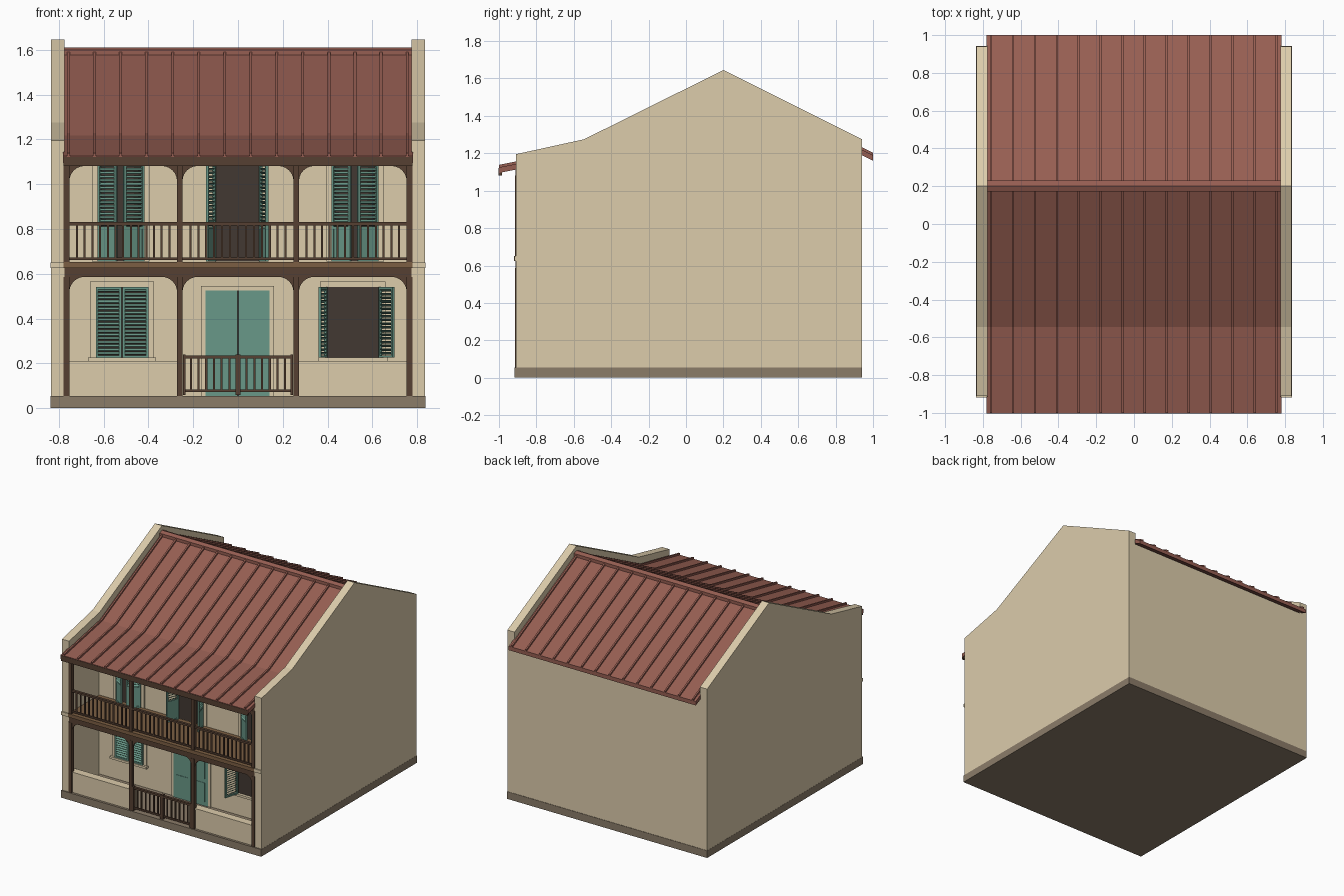
import bpy, bmesh, math
from mathutils import Matrix, Vector

if "Cube" in bpy.data.objects:
    bpy.data.objects.remove(bpy.data.objects["Cube"])


def mat(name, r, g, b):
    m = bpy.data.materials.new(name)
    lin = [(c / 255 / 12.92 if c < 10 else ((c / 255 + 0.055) / 1.055) ** 2.4) for c in (r, g, b)]
    m.diffuse_color = (*lin, 1)
    m.use_nodes = True
    m.node_tree.nodes["Principled BSDF"].inputs["Base Color"].default_value = m.diffuse_color
    return m


CREAM = mat("cream_plaster", 220, 204, 171)
STONE = mat("stone_base", 139, 124, 105)
ROOF = mat("red_roof", 150, 94, 82)
WOOD = mat("dark_wood", 86, 64, 50)
FLOOR = mat("floor_boards", 124, 95, 67)
TEAL = mat("teal_paint", 105, 152, 136)
DARK = mat("dark_interior", 66, 57, 50)


def finish(name, bm, material):
    bmesh.ops.recalc_face_normals(bm, faces=bm.faces)
    me = bpy.data.meshes.new(name)
    bm.to_mesh(me)
    bm.free()
    me.materials.append(material)
    ob = bpy.data.objects.new(name, me)
    bpy.context.collection.objects.link(ob)
    return ob


def add_box(bm, x0, x1, y0, y1, z0, z1, tilt=0, place=None):
    c = Vector(((x0 + x1) / 2, (y0 + y1) / 2, (z0 + z1) / 2))
    m = (Matrix.Translation(c) @ Matrix.Rotation(tilt, 4, 'X')
         @ Matrix.Diagonal((x1 - x0, y1 - y0, z1 - z0, 1)))
    bmesh.ops.create_cube(bm, size=1, matrix=(place @ m) if place else m)


def boxes(name, material, *dims):
    bm = bmesh.new()
    for d in dims:
        add_box(bm, *d)
    return finish(name, bm, material)


def add_prism(bm, pts, direction):
    """Extrude a closed outline of 3D points along a direction."""
    f = bm.faces.new([bm.verts.new(p) for p in pts])
    ext = bmesh.ops.extrude_face_region(bm, geom=[f])
    vs = [v for v in ext['geom'] if isinstance(v, bmesh.types.BMVert)]
    bmesh.ops.translate(bm, vec=direction, verts=vs)


def profile_x(bm, yz, x0, x1):
    add_prism(bm, [(x0, y, z) for y, z in yz], (x1 - x0, 0, 0))


WALL_Y, FRONT, BACK = -0.55, -0.91, 0.94

# base, gable walls and house body
boxes("stone_base", STONE, (-0.836, 0.836, -0.918, 0.942, 0, 0.055))
gable = [(FRONT, 0.03), (FRONT, 1.195), (-0.545, 1.275), (0.2, 1.645), (BACK, 1.275), (BACK, 0.03)]
bm = bmesh.new()
for s in (-1, 1):
    profile_x(bm, gable, s * 0.775, s * 0.835)
    add_box(bm, *sorted((s * 0.775, s * 0.836)), -0.918, FRONT, 0.625, 0.65)
finish("gable_walls", bm, CREAM)
bm = bmesh.new()
profile_x(bm, [(WALL_Y, 0.03), (WALL_Y, 1.18), (0.2, 1.55), (BACK - 0.001, 1.185), (BACK - 0.001, 0.03)],
          -0.775, 0.775)
finish("house_body", bm, CREAM)

# roof sheet with standing seams and ridge cap
top = [(-1, 1.125), (-0.545, 1.216), (0.2, 1.59), (1, 1.19)]


def roof_strip(bm, x0, x1, lo, hi):
    profile_x(bm, [(y, z + hi) for y, z in top] + [(y, z + lo) for y, z in reversed(top)], x0, x1)


bm = bmesh.new()
roof_strip(bm, -0.775, 0.775, -0.03, 0)
for s in (-1, 1):  # eave ends that lap past the gable walls
    for y0, z0, y1, z1 in ((-1, 1.125, -0.912, 1.1426), (0.942, 1.219, 1, 1.19)):
        profile_x(bm, [(y0, z0), (y1, z1), (y1, z1 - 0.03), (y0, z0 - 0.03)], s * 0.77, s * 0.782)
finish("roof", bm, ROOF)
bm = bmesh.new()
for i in range(14):
    x = -0.757 + i * 0.1163
    roof_strip(bm, x - 0.006, x + 0.006, -0.005, 0.013)
finish("roof_seams", bm, ROOF)
bm = bmesh.new()
profile_x(bm, [(0.172, 1.575), (0.172, 1.598), (0.2, 1.61), (0.23, 1.598), (0.23, 1.575)], -0.775, 0.775)
finish("ridge_cap", bm, ROOF)
boxes("front_fascia", WOOD, (-0.78, 0.78, -1.002, -0.985, 1.082, 1.122))

# balcony floor and beams
boxes("balcony_floor", FLOOR, (-0.778, 0.778, -0.92, WALL_Y, 0.625, 0.652))
boxes("beams", WOOD, (-0.775, 0.775, -0.912, -0.88, 0.585, 0.626),
      (-0.775, 0.775, -0.912, -0.88, 1.08, 1.122))
bm = bmesh.new()
for i in range(15):
    x = -0.735 + i * 0.105
    add_box(bm, x - 0.01, x + 0.01, -0.88, WALL_Y, 0.6, 0.626)
finish("floor_joists", bm, WOOD)

# veranda posts with curved corner brackets
POSTS = (-0.765, -0.26, 0.26, 0.765)
STOREYS = ((0.055, 0.586), (0.65, 1.081))
bm = bmesh.new()
for x in POSTS:
    for z0, z1 in STOREYS:
        add_box(bm, x - 0.013, x + 0.013, -0.914, -0.886, z0, z1)
finish("posts", bm, WOOD)
bm = bmesh.new()
R = 0.068
for a, b in zip(POSTS, POSTS[1:]):
    for x, s in ((a + 0.012, 1), (b - 0.012, -1)):
        for _, z in STOREYS:
            arc = [(x + s * R * (1 - math.cos(t)), -0.907, z - R * (1 - math.sin(t)))
                   for t in (k * math.pi / 12 for k in range(7))]
            add_prism(bm, [(x, -0.907, z)] + arc, (0, 0.014, 0))
finish("post_brackets", bm, WOOD)


# railings
def railing(bm, x0, x1, z0, z1, n):
    add_box(bm, x0, x1, -0.91, -0.89, z1 - 0.014, z1)
    add_box(bm, x0, x1, -0.906, -0.894, z0, z0 + 0.012)
    for i in range(n):
        x = x0 + (i + 1) * (x1 - x0) / (n + 1)
        add_box(bm, x - 0.0045, x + 0.0045, -0.9045, -0.8955, z0, z1 - 0.005)


bm = bmesh.new()
for a, b in zip(POSTS, POSTS[1:]):
    railing(bm, a + 0.012, b - 0.012, 0.661, 0.83, 13)
finish("balcony_railing", bm, WOOD)
bm = bmesh.new()
railing(bm, -0.245, -0.004, 0.072, 0.235, 6)
railing(bm, 0.004, 0.245, 0.072, 0.235, 6)
for x in (-0.24, -0.006, 0.006, 0.24):
    add_box(bm, x - 0.006, x + 0.006, -0.913, -0.888, 0.058, 0.24)
finish("front_gate", bm, WOOD)

# low veranda walls with coping
for side, s in (("left", -1), ("right", 1)):
    x0, x1 = sorted((s * 0.255, s * 0.775))
    boxes(side + "_low_wall", CREAM, (x0, x1, -0.9, -0.85, 0.05, 0.2),
          (x0, x1, -0.905, -0.845, 0.2, 0.21))


# shutter leaf hinged at x, swung open by an angle; louvred above zl, solid below
def leaf(bm, hinge, side, w, z0, z1, angle, zl):
    place = (Matrix.Translation((hinge, WALL_Y - 0.012, 0))
             @ Matrix.Rotation(-side * math.radians(angle), 4, 'Z'))
    x0, x1 = sorted((0, side * w))
    t, f = 0.006, 0.011
    for d in ((x0, x0 + f, -t, t, z0, z1), (x1 - f, x1, -t, t, z0, z1),
              (x0 + f, x1 - f, -t, t, z1 - f, z1), (x0 + f, x1 - f, -t, t, z0, z0 + f)):
        add_box(bm, *d, place=place)
    if zl > z0:
        add_box(bm, x0 + f, x1 - f, -0.003, 0.003, z0 + f, zl, place=place)
        add_box(bm, x0 + f, x1 - f, -t, t, zl - f, zl, place=place)
    z = max(zl, z0 + f) + 0.009
    while z < z1 - f - 0.003:
        add_box(bm, x0 + f, x1 - f, -0.007, 0.007, z - 0.0015, z + 0.0015, tilt=0.7, place=place)
        z += 0.0165


# openings: name, x0, x1, z0, z1, left angle, right angle, louvre start
OPENINGS = (
    ("lower_left_window", -0.635, -0.4, 0.225, 0.54, 0, 0, 0),
    ("lower_right_window", 0.393, 0.632, 0.225, 0.54, 104, 122, 0),
    ("upper_left_door", -0.625, -0.42, 0.655, 1.09, 33, 25, 0.81),
    ("upper_middle_door", -0.105, 0.1, 0.655, 1.09, 109, 107, 0.81),
    ("upper_right_door", 0.42, 0.625, 0.655, 1.09, 33, 25, 0.81),
)


def surround(name, x0, x1, z0, z1, b=0.026):
    boxes(name + "_surround", CREAM, (x0 - b, x0, WALL_Y - 0.008, WALL_Y, z0, z1 + b),
          (x1, x1 + b, WALL_Y - 0.008, WALL_Y, z0, z1 + b),
          (x0, x1, WALL_Y - 0.008, WALL_Y, z1, z1 + b))


for name, x0, x1, z0, z1, la, ra, zl in OPENINGS:
    boxes(name + "_opening", DARK, (x0, x1, WALL_Y - 0.003, WALL_Y + 0.003, z0, z1))
    surround(name, x0, x1, z0, z1)
    if zl == 0:
        boxes(name + "_sill", CREAM, (x0 - 0.035, x1 + 0.035, WALL_Y - 0.025, WALL_Y, 0.208, 0.225))
    bm = bmesh.new()
    w = (x1 - x0) / 2 - 0.002
    leaf(bm, x0, 1, w, z0, z1, la, zl)
    leaf(bm, x1, -1, w, z0, z1, ra, zl)
    finish(name + "_shutters", bm, TEAL)

# double front door with raised panels
bm = bmesh.new()
for x0, x1 in ((-0.145, -0.002), (0.002, 0.141)):
    add_box(bm, x0, x1, WALL_Y - 0.012, WALL_Y, 0.055, 0.525)
    for z0, z1 in ((0.085, 0.23), (0.26, 0.5)):
        add_box(bm, x0 + 0.025, x1 - 0.025, WALL_Y - 0.015, WALL_Y, z0, z1)
finish("front_door", bm, TEAL)
boxes("front_door_gap", DARK, (-0.002, 0.002, WALL_Y - 0.004, WALL_Y, 0.055, 0.525))
surround("front_door", -0.145, 0.141, 0.055, 0.525, 0.02)
